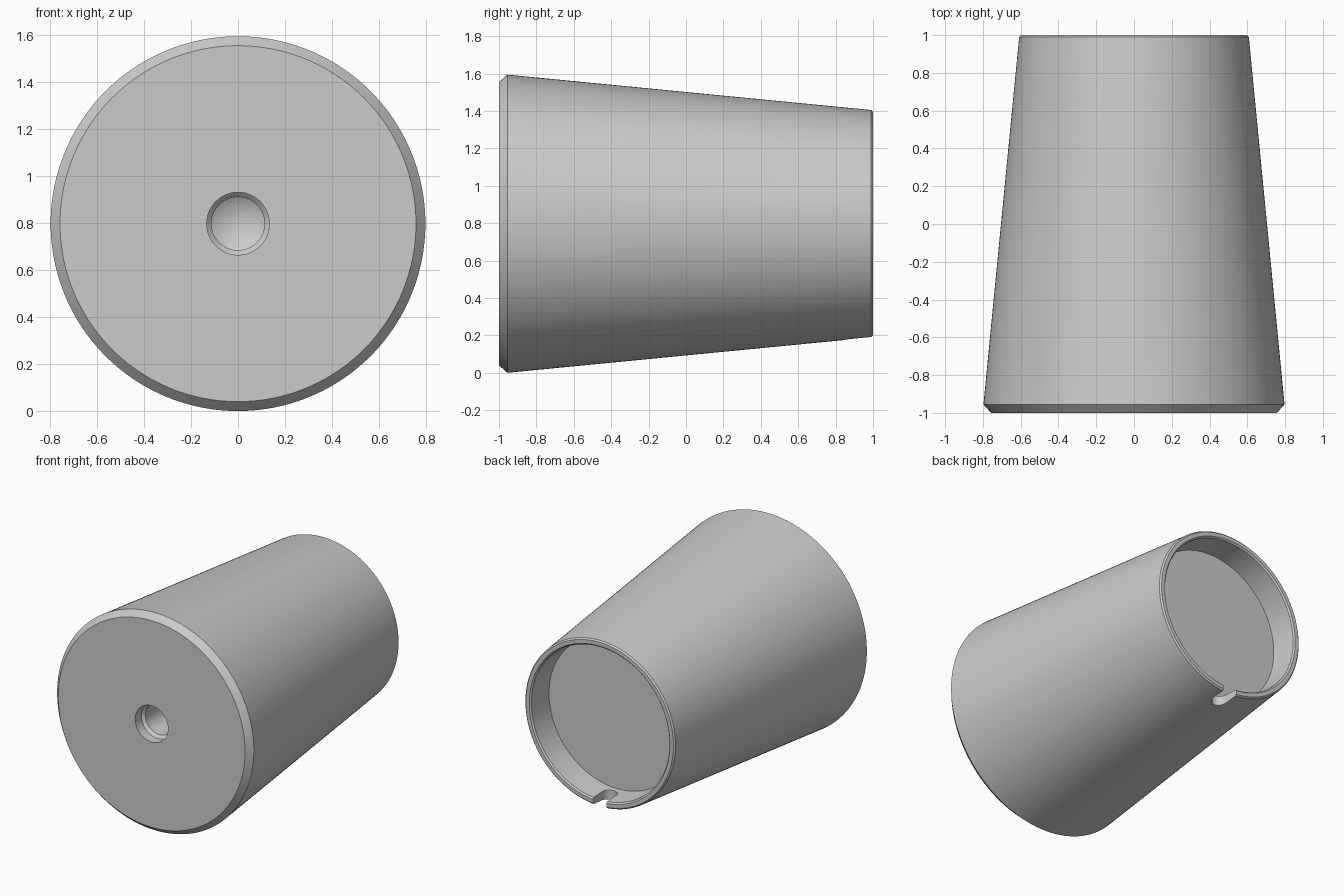
import bpy, bmesh, math
from mathutils import Matrix, Vector

cube = bpy.data.objects.get("Cube")
if cube:
    bpy.data.objects.remove(cube, do_unlink=True)

CENTRE_Z = 0.797
SEGMENTS = 160

grey = bpy.data.materials.new("plain grey")
grey.use_nodes = True
grey.diffuse_color = (0.6, 0.6, 0.6, 1)
grey.node_tree.nodes["Principled BSDF"].inputs["Base Color"].default_value = (0.6, 0.6, 0.6, 1)


def add_object(name, bm):
    bmesh.ops.recalc_face_normals(bm, faces=bm.faces)
    mesh = bpy.data.meshes.new(name)
    bm.to_mesh(mesh)
    bm.free()
    obj = bpy.data.objects.new(name, mesh)
    bpy.context.collection.objects.link(obj)
    mesh.materials.append(grey)
    return obj


# Tapered body: closed (radius, y) profile turned around the y axis
profile = [
    (0, -0.53), (0.113, -0.6), (0.113, -0.91), (0.133, -0.93), (0.133, -1),   # stepped pilot hole
    (0.757, -1), (0.797, -0.955),                           # front face and chamfer
    (0.608, 0.99), (0.598, 1), (0.57, 1), (0.56, 0.99),     # outer wall and rim
    (0.55, 0.8), (0, 0.8),                                  # rear recess
]
bm = bmesh.new()
verts = [bm.verts.new((r, y, 0)) for r, y in profile]
edges = [bm.edges.new(pair) for pair in zip(verts, verts[1:])]
bmesh.ops.spin(bm, geom=verts + edges, cent=(0, 0, 0), axis=(0, 1, 0),
               angle=math.tau, steps=SEGMENTS, use_duplicate=False)
bmesh.ops.remove_doubles(bm, verts=bm.verts, dist=0.0003)
bmesh.ops.translate(bm, verts=bm.verts, vec=(0, 0, CENTRE_Z))
body = add_object("tapered_body", bm)

# Round-ended slot through the bottom of the rear rim
half, bend_y = 0.055, 0.89
outline = [(half, 1.1), (-half, 1.1)]
for i in range(17):
    a = math.pi + math.pi * i / 16
    outline.append((half * math.cos(a), bend_y + half * math.sin(a)))
bm = bmesh.new()
base = bm.faces.new([bm.verts.new((x, y, 0.1)) for x, y in outline])
top = bmesh.ops.extrude_face_region(bm, geom=[base])["geom"]
bmesh.ops.translate(bm, verts=[v for v in top if isinstance(v, bmesh.types.BMVert)],
                    vec=(0, 0, 0.3))
cutter = add_object("slot_cutter", bm)

cut = body.modifiers.new("rim slot", "BOOLEAN")
cut.operation = "DIFFERENCE"
cut.solver = "EXACT"
cut.object = cutter
bpy.ops.object.select_all(action="DESELECT")
body.select_set(True)
bpy.context.view_layer.objects.active = body
bpy.ops.object.modifier_apply(modifier=cut.name)
bpy.data.objects.remove(cutter, do_unlink=True)

bpy.ops.object.shade_smooth_by_angle(angle=math.radians(30))
